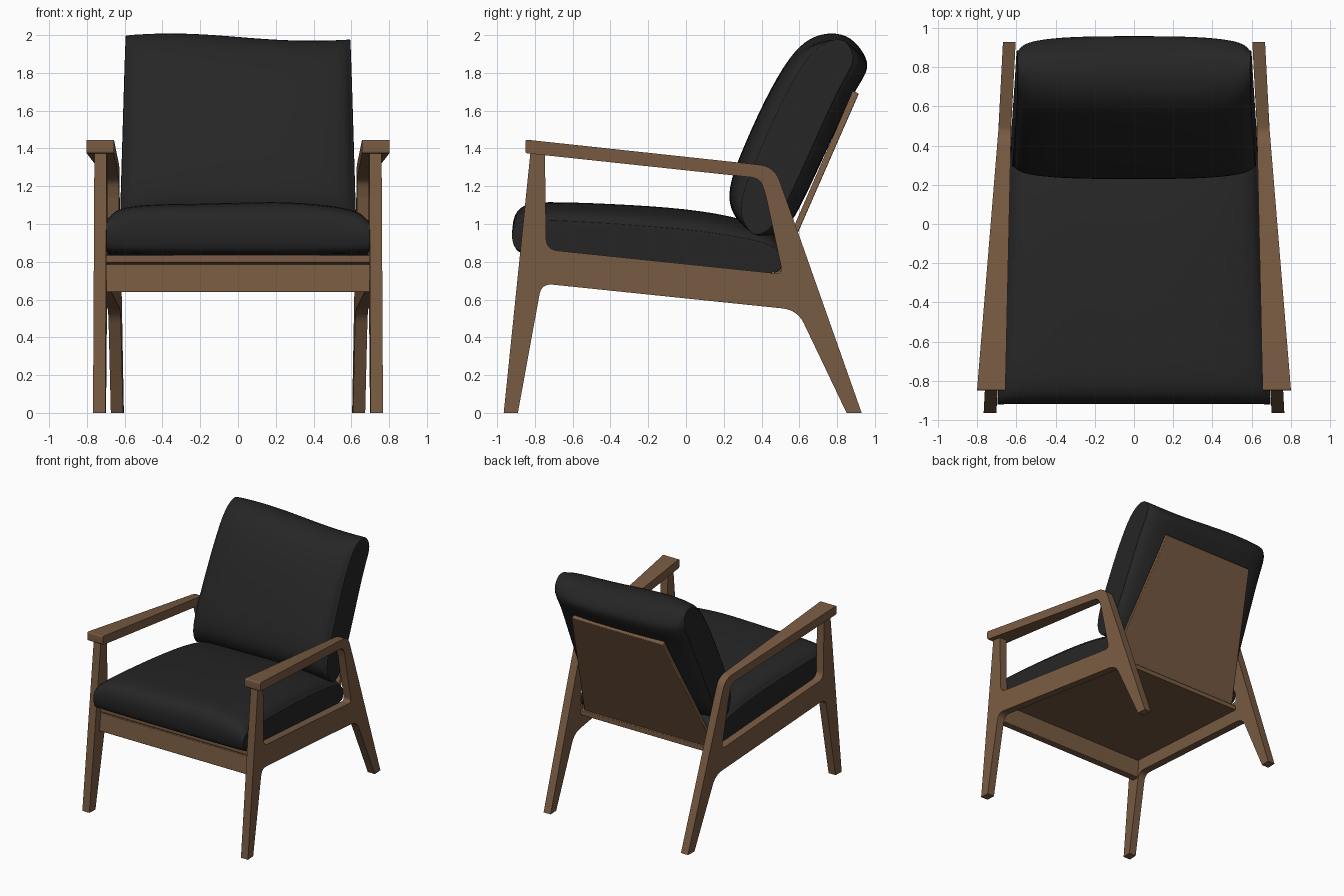
import bpy, bmesh, math
from mathutils import Vector

if "Cube" in bpy.data.objects:
    bpy.data.objects.remove(bpy.data.objects["Cube"])


def material(name, rgb):
    m = bpy.data.materials.new(name)
    m.diffuse_color = (*rgb, 1)
    m.use_nodes = True
    m.node_tree.nodes["Principled BSDF"].inputs["Base Color"].default_value = m.diffuse_color
    return m


WOOD = material("walnut wood", (0.19, 0.105, 0.055))
FABRIC = material("black fabric", (0.019, 0.019, 0.019))


def finish(bm, name, mat, angle):
    bmesh.ops.recalc_face_normals(bm, faces=bm.faces)
    me = bpy.data.meshes.new(name)
    bm.to_mesh(me)
    bm.free()
    me.materials.append(mat)
    me.polygons.foreach_set("use_smooth", [True] * len(me.polygons))
    me.set_sharp_from_angle(angle=math.radians(angle))
    ob = bpy.data.objects.new(name, me)
    bpy.context.collection.objects.link(ob)
    return ob


def rounded(pts, steps=6):
    """Side profile (y, z, fillet length) with filleted corners."""
    out = []
    for i, (y, z, r) in enumerate(pts):
        p = Vector((y, z))
        if r == 0:
            out.append(p)
            continue
        a = p + (Vector(pts[i - 1][:2]) - p).normalized() * r
        b = p + (Vector(pts[(i + 1) % len(pts)][:2]) - p).normalized() * r
        for k in range(steps + 1):
            t = k / steps
            out.append(a * (1 - t) ** 2 + p * 2 * t * (1 - t) + b * t * t)
    return out


def prism(name, pts, span, bevel=0.006):
    """Side profile extruded along x between span(y, z) = (x0, x1)."""
    bm = bmesh.new()
    prof = rounded(pts)
    loops = [[bm.verts.new((span(*p)[s], p[0], p[1])) for p in prof] for s in (0, 1)]
    for lp in loops:
        bm.faces.new(lp)
    n = len(prof)
    for i in range(n):
        j = (i + 1) % n
        bm.faces.new((loops[0][i], loops[0][j], loops[1][j], loops[1][i]))
    ob = finish(bm, name, WOOD, 30)
    if bevel:
        b = ob.modifiers.new("soft edges", "BEVEL")
        b.width, b.segments, b.limit_method = bevel, 2, "ANGLE"
        b.angle_limit = math.radians(40)
    return ob


def centre(y):
    """The side frames toe in towards the back."""
    return 0.685 - 0.052 * y


def side_span(sign, half):
    return lambda y, z: (sign * (centre(y) - half(y)), sign * (centre(y) + half(y)))


# Side frames and armrests
FRAME = [(-.965, 0, 0), (-.89, 0, 0), (-.765, .685, .06), (.59, .545, .08),
         (.85, 0, 0), (.93, 0, 0), (.595, .95, 0), (.527, 1.14, 0), (.425, 1.14, 0),
         (.512, .735, .04), (-.74, .865, .06), (-.747, 1.385, 0), (-.823, 1.385, 0)]
ARM = [(-.85, 1.447, .012), (-.85, 1.375, .012), (.395, 1.242, .05),
       (.425, 1.14, 0), (.527, 1.14, 0), (.468, 1.305, .08)]
for sign, label in ((1, "right"), (-1, "left")):
    prism(label + "_side_frame", FRAME, side_span(sign, lambda y: .0325), 0)
    prism(label + "_armrest", ARM,
          side_span(sign, lambda y: .0325 + .04 * (1 - (y + .85) / 1.33)), 0)


# Boards between the frames
def inner(y, z):
    h = centre(y) - .03
    return -h, h


def back_span(y, z):
    h = .61 - .19 * (z - .68) / 1.02
    return -h, h


prism("front_rail", [(-.84, .64, 0), (-.78, .64, 0), (-.765, .787, 0), (-.825, .787, 0)], inner, .004)
prism("seat_panel", [(-.83, .797, 0), (.50, .664, 0), (.50, .704, 0), (-.83, .837, 0)], inner, .004)
prism("back_panel", [(.477, .69, 0), (.447, .70, 0), (.883, 1.705, 0), (.915, 1.69, 0)], back_span, .005)


# Cushions: side profile lofted across x, pinched towards the ends
def cushion(name, prof, c, n, end, half, wobble):
    c, n = Vector(c), Vector(n).normalized()
    stations = [(.985, 0), (.95, .42), (.84, .72), (.62, .92), (.32, 1)]
    ts = [(-1, 0)] + [(-t, s) for t, s in stations] + [(0, 1)]
    ts += [(t, s) for t, s in reversed(stations)] + [(1, 0)]
    bm = bmesh.new()
    loops = []
    for t, s in ts:
        k = end + (1 - end) * s
        lp = []
        for p in prof:
            p = Vector(p)
            q = p - n * ((p - c).dot(n) * (1 - k))
            lp.append(bm.verts.new((t * half(*p), q.x, q.y + wobble(t, q.y))))
        loops.append(lp)
    m = len(prof)
    for a, b in zip(loops, loops[1:]):
        for i in range(m):
            j = (i + 1) % m
            bm.faces.new((a[i], a[j], b[j], b[i]))
    for lp in (loops[0], loops[-1]):
        cap = bm.faces.new(lp)
        bmesh.ops.inset_region(bm, faces=[cap], thickness=.012)
    ob = finish(bm, name, FABRIC, 180)
    sub = ob.modifiers.new("soft", "SUBSURF")
    sub.levels = sub.render_levels = 2


cushion("seat_cushion",
        [(-.915, .89), (-.925, 1.02), (-.87, 1.11), (-.7, 1.115), (-.3, 1.10), (.1, 1.07),
         (.40, 1.0), (.51, .93), (.515, .76), (.45, .725), (0, .762), (-.5, .812),
         (-.8, .842), (-.89, .842)],
        (-.85, .87), (.1, 1), .66, lambda y, z: .65 - .052 * y,
        lambda t, z: .006 * math.sin(5 * t) if z > .95 else 0)

cushion("back_cushion",
        [(.235, 1.05), (.222, 1.18), (.27, 1.33), (.42, 1.67), (.55, 1.90), (.65, 1.99),
         (.76, 2.02), (.88, 1.995), (.965, 1.88), (.96, 1.81), (.87, 1.67), (.75, 1.40),
         (.62, 1.12), (.54, .97), (.45, .93), (.36, .93)],
        (.56, 1.45), (.916, -.40), .6, lambda y, z: .625 - .03 * (z - 1),
        lambda t, z: -.02 * (1 + math.sin(2.6 * t)) * max(0, (z - 1.7) / .3))
